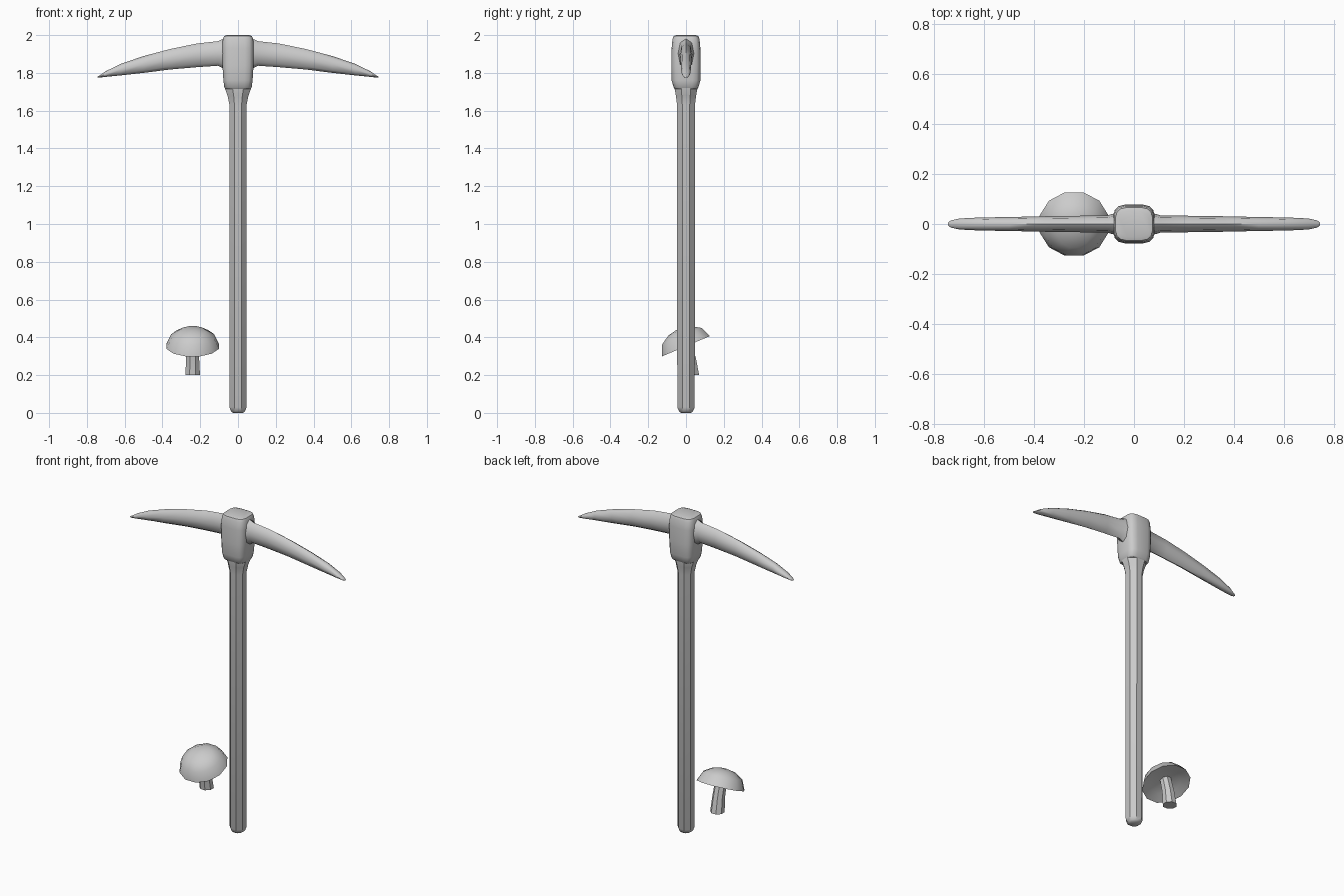
import bpy, bmesh, math
from mathutils import Vector

if "Cube" in bpy.data.objects:
    bpy.data.objects.remove(bpy.data.objects["Cube"])

grey = bpy.data.materials.new("plain grey")
grey.diffuse_color = (0.6, 0.6, 0.6, 1)
grey.use_nodes = True
grey.node_tree.nodes["Principled BSDF"].inputs["Base Color"].default_value = grey.diffuse_color


def loft(name, rings, cap_ends=(True, True), angle=40):
    """Skin a list of equal-length point rings into one object."""
    bm = bmesh.new()
    loops = [[bm.verts.new(p) for p in ring] for ring in rings]
    n = len(loops[0])
    for a, b in zip(loops, loops[1:]):
        for i in range(n):
            j = (i + 1) % n
            bm.faces.new((a[i], a[j], b[j], b[i]))
    if cap_ends[0]:
        bm.faces.new(loops[0][::-1])
    if cap_ends[1]:
        bm.faces.new(loops[-1])
    bmesh.ops.recalc_face_normals(bm, faces=bm.faces)
    me = bpy.data.meshes.new(name)
    bm.to_mesh(me)
    bm.free()
    me.materials.append(grey)
    ob = bpy.data.objects.new(name, me)
    bpy.context.collection.objects.link(ob)
    bpy.ops.object.select_all(action='DESELECT')
    ob.select_set(True)
    bpy.context.view_layer.objects.active = ob
    bpy.ops.object.shade_smooth_by_angle(angle=math.radians(angle))
    return ob


def oval(n, a, b, power=1.0, turn=0.5):
    """Oval section; power below 1 makes it boxier."""
    pts = []
    for i in range(n):
        t = 2 * math.pi * (i + turn) / n
        c, s = math.cos(t), math.sin(t)
        pts.append((a * math.copysign(abs(c) ** power, c),
                    b * math.copysign(abs(s) ** power, s)))
    return pts


def upright(n, profile, power=1.0, turn=0.5):
    return [[(x, y, z) for x, y in oval(n, a, b, power, turn)] for z, a, b in profile]


# Handle: eight-sided shaft, rounded foot, flared top
loft("handle", upright(8, [
    (0, .028, .028), (.008, .040, .040), (.03, .049, .050), (1.63, .049, .051),
    (1.68, .060, .058), (1.72, .076, .066), (1.75, .076, .066)]))

# Head socket: rounded block
loft("head_socket", upright(16, [
    (1.715, .066, .060), (1.722, .073, .066), (1.76, .078, .077), (1.84, .083, .078),
    (1.93, .084, .077), (1.98, .081, .072), (1.995, .074, .066), (2.0, .058, .052)],
    power=.5))

# Pick arms: x, bottom z, top z, half thickness
arm = [(.04, 1.815, 1.985, .046), (.082, 1.825, 1.98, .042), (.105, 1.838, 1.968, .035),
       (.22, 1.830, 1.955, .033), (.36, 1.818, 1.926, .031), (.50, 1.800, 1.889, .028),
       (.62, 1.787, 1.848, .026), (.70, 1.779, 1.809, .022), (.735, 1.775, 1.785, .014),
       (.745, 1.775, 1.780, .006)]
for side, label in ((-1, "left"), (1, "right")):
    loft(label + "_pick_arm", [
        [(side * x, u, (lo + hi) / 2 + v) for u, v in oval(8, w, (hi - lo) / 2, .9, 0)]
        for x, lo, hi, w in arm], angle=60)

# Mushroom cap: tilted dome with hollow underside (height, radius)
tilt = math.radians(23)
across = Vector((0, math.cos(tilt), math.sin(tilt)))
up = Vector((0, -math.sin(tilt), math.cos(tilt)))
centre = Vector((-.24, 0, .353))
cap = [(.025, .03), (.018, .09), (.003, .13), (0, .143), (.057, .117), (.088, .068), (.098, .02)]
loft("mushroom_cap", [
    [centre + up * h + Vector((x, 0, 0)) + across * y for x, y in oval(12, r, r)]
    for h, r in cap], angle=50)

# Mushroom stem: leaning, wider at the flat foot
loft("mushroom_stem", [
    [(-.24 + x, cy + y, z) for x, y in oval(8, r, r)]
    for z, cy, r in [(.2, .031, .042), (.29, .018, .037), (.39, -.008, .034)]])
